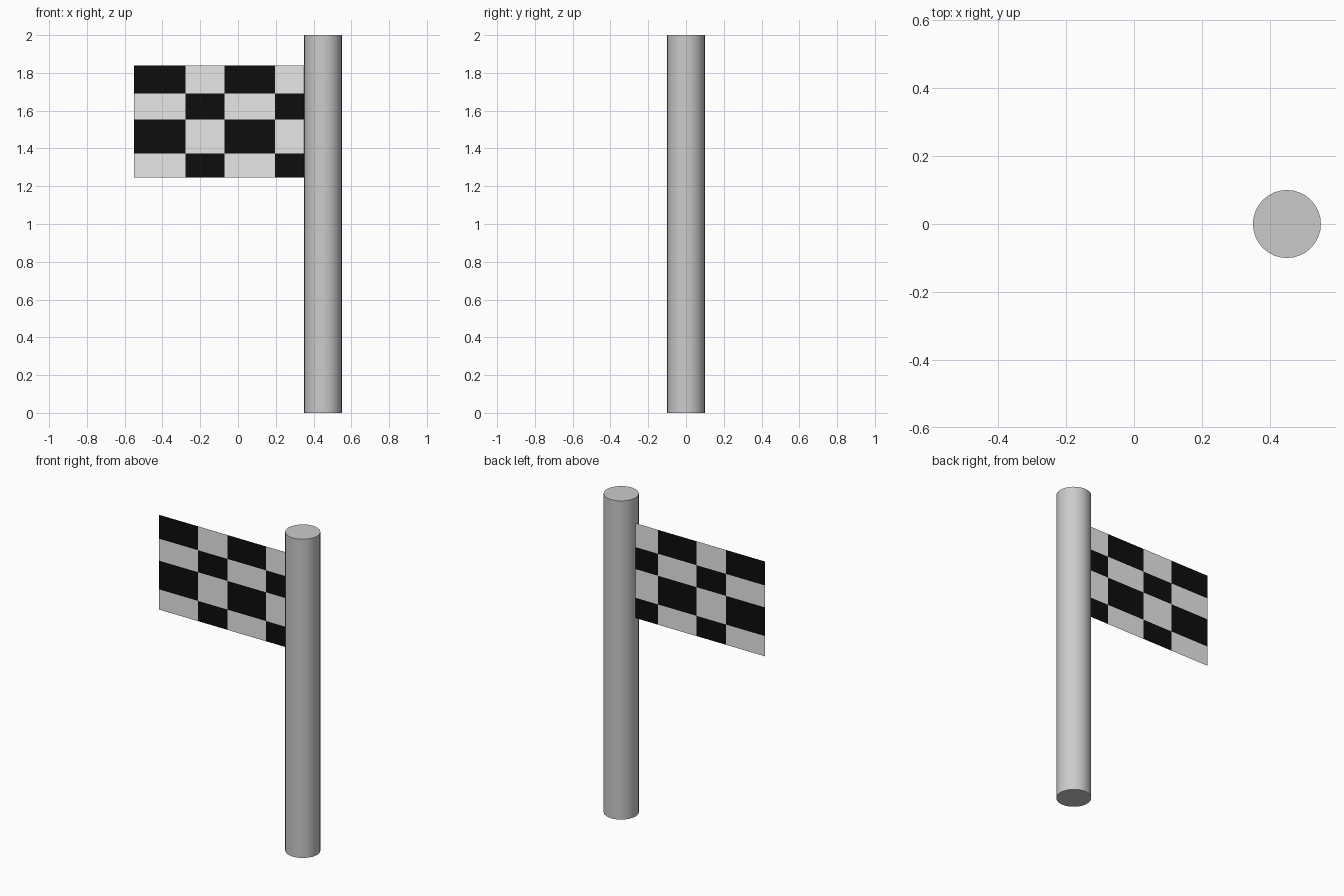
import bpy, bmesh

if "Cube" in bpy.data.objects:
    bpy.data.objects.remove(bpy.data.objects["Cube"])


def material(name, value):
    m = bpy.data.materials.new(name)
    m.diffuse_color = (value, value, value, 1)
    m.use_nodes = True
    m.node_tree.nodes["Principled BSDF"].inputs["Base Color"].default_value = m.diffuse_color
    return m


grey = material("pole grey", 0.6)
white = material("flag white", 1.0)
black = material("flag black", 0.004)

# Round pole
bpy.ops.mesh.primitive_cylinder_add(vertices=32, radius=0.1, depth=2, location=(0.45, 0, 1))
pole = bpy.context.object
pole.name = "pole"
pole.data.materials.append(grey)
bpy.ops.object.shade_smooth_by_angle()

# Thin checkered flag, its inner edge sunk into the pole
xs = [-0.55, -0.279, -0.072, 0.196, 0.40]
zs = [1.245, 1.372, 1.552, 1.69, 1.84]
bm = bmesh.new()
grid = [[bm.verts.new((x, 0, z)) for x in xs] for z in zs]
for j in range(4):
    for i in range(4):
        f = bm.faces.new((grid[j][i], grid[j][i + 1], grid[j + 1][i + 1], grid[j + 1][i]))
        f.material_index = (i + j) % 2
mesh = bpy.data.meshes.new("flag")
bm.to_mesh(mesh)
bm.free()
mesh.materials.append(white)
mesh.materials.append(black)
flag = bpy.data.objects.new("flag", mesh)
bpy.context.collection.objects.link(flag)
